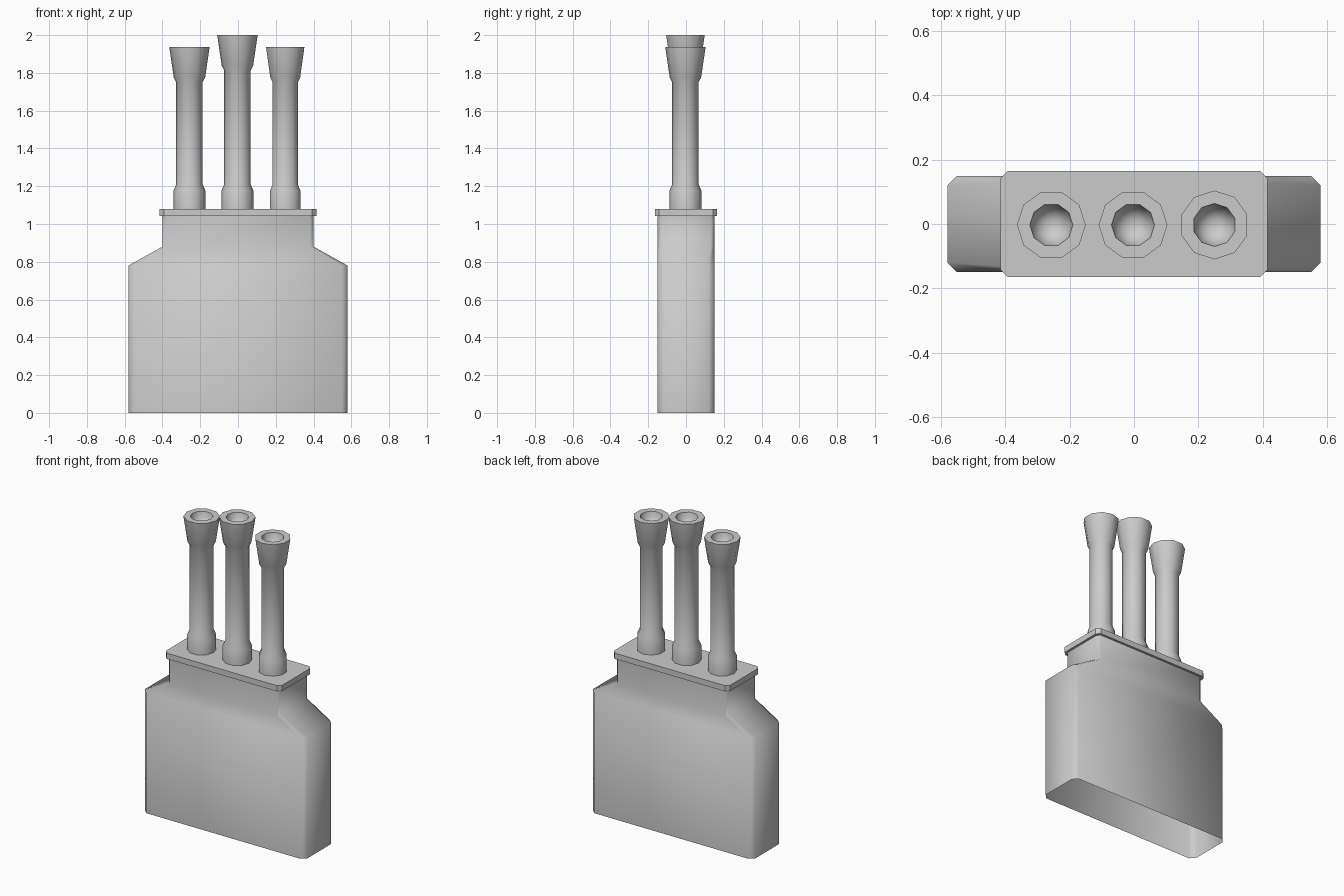
import bpy, bmesh, math

cube = bpy.data.objects.get("Cube")
if cube:
    bpy.data.objects.remove(cube, do_unlink=True)

grey = bpy.data.materials.new("light_grey")
grey.use_nodes = True
grey.diffuse_color = (0.6, 0.6, 0.6, 1)
grey.node_tree.nodes["Principled BSDF"].inputs["Base Color"].default_value = (0.6, 0.6, 0.6, 1)


def chamfered(x, y, c, z):
    """Rectangle with cut corners at height z."""
    ring = []
    for sx, sy in ((1, 1), (-1, 1), (-1, -1), (1, -1)):
        pair = [(sx * x, sy * (y - c), z), (sx * (x - c), sy * y, z)]
        ring += pair if sx == sy else pair[::-1]
    return ring


def circle(r, z, turn, sides=10):
    return [(r * math.cos(turn + math.tau * i / sides),
             r * math.sin(turn + math.tau * i / sides), z) for i in range(sides)]


def loft(name, rings, smooth, bottom=False, top=False, location=(0, 0, 0)):
    """Skin a stack of rings, optionally capping its ends."""
    bm = bmesh.new()
    loops = [[bm.verts.new(p) for p in ring] for ring in rings]
    for a, b in zip(loops, loops[1:]):
        n = len(a)
        for i in range(n):
            j = (i + 1) % n
            bm.faces.new((a[i], a[j], b[j], b[i]))
    if bottom:
        bm.faces.new(loops[0][::-1])
    if top:
        bm.faces.new(loops[-1])
    mesh = bpy.data.meshes.new(name)
    bm.to_mesh(mesh)
    bm.free()
    mesh.materials.append(grey)
    obj = bpy.data.objects.new(name, mesh)
    obj.location = location
    bpy.context.collection.objects.link(obj)
    bpy.ops.object.select_all(action="DESELECT")
    obj.select_set(True)
    bpy.context.view_layer.objects.active = obj
    bpy.ops.object.shade_smooth_by_angle(angle=math.radians(smooth))


# Hollow body, open underneath, with sloped shoulders and a narrow neck
loft("body", [chamfered(0.58, 0.15, 0.03, 0), chamfered(0.58, 0.15, 0.03, 0.78),
              chamfered(0.4, 0.15, 0.018, 0.88), chamfered(0.4, 0.15, 0.018, 1.045)], 50)

# Overhanging top plate
loft("top_plate", [chamfered(0.415, 0.165, 0.022, 1.043),
                   chamfered(0.415, 0.165, 0.022, 1.08)], 40, True, True)

# Three flues: wide foot, straight pipe, flared cap with a bowl-shaped mouth
for side, x, height, turn in (("right", -0.257, 1.938, 0), ("middle", -0.003, 2.0, 0),
                              ("left", 0.25, 1.938, math.pi / 10)):
    profile = [(0.085, 1.075), (0.085, 1.175), (0.07, 1.21), (0.07, height - 0.187),
               (0.083, height - 0.163), (0.107, height), (0.067, height),
               (0.06, height - 0.035), (0.042, height - 0.06), (0.02, height - 0.072)]
    loft(side + "_flue", [circle(r, z, turn) for r, z in profile], 40, True, True,
         (x, -0.003, 0))
